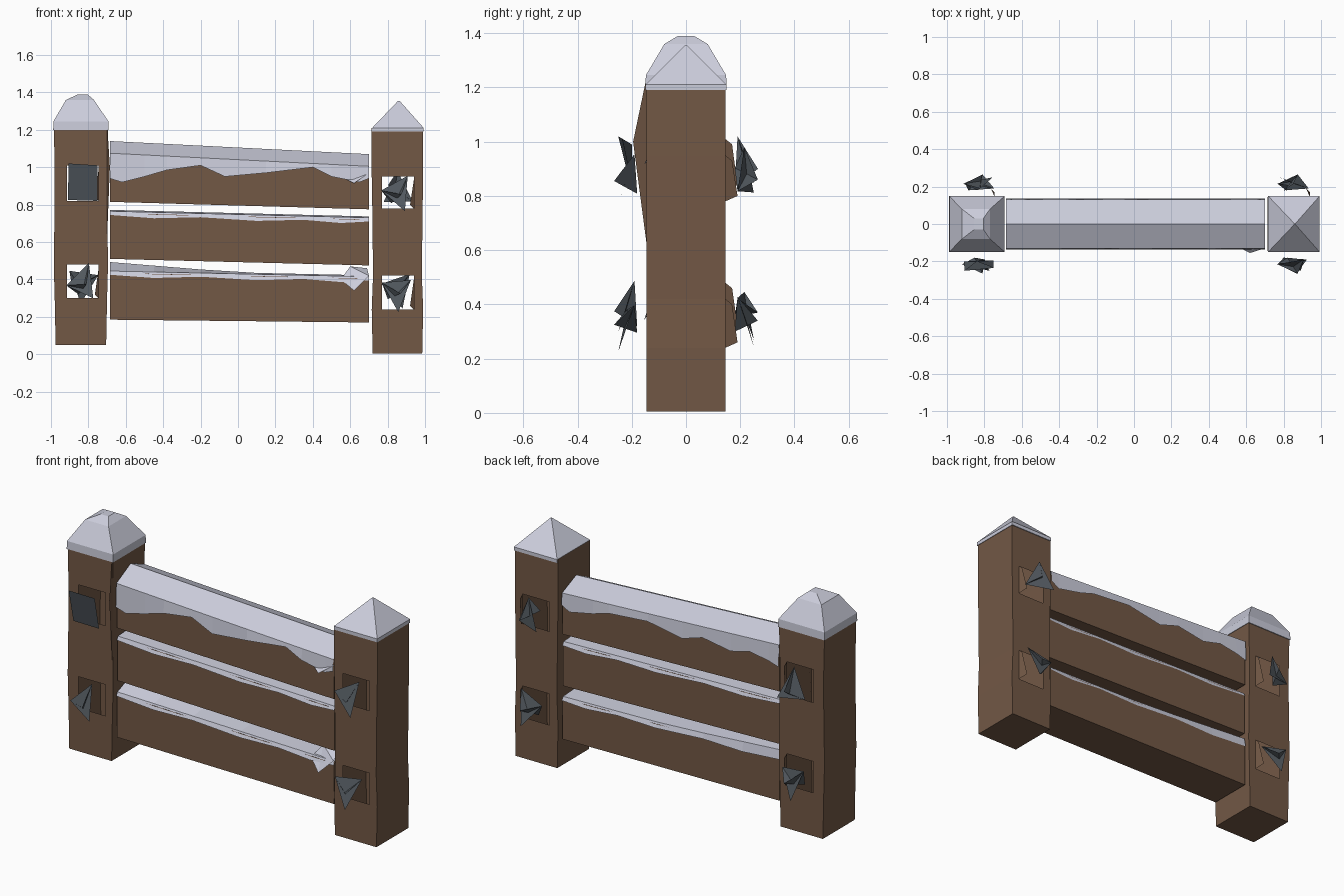
import bpy, math

if "Cube" in bpy.data.objects:
    bpy.data.objects.remove(bpy.data.objects["Cube"])

def mat(name, c):
    m = bpy.data.materials.new(name)
    m.diffuse_color = (*c, 1)
    m.use_nodes = True
    m.node_tree.nodes["Principled BSDF"].inputs["Base Color"].default_value = m.diffuse_color
    return m

WOOD = mat("brown wood", (0.17, 0.098, 0.06))
SNOW = mat("pale snow", (0.60, 0.61, 0.71))
IRON = mat("grey iron", (0.085, 0.10, 0.115))

def make(name, verts, faces, material):
    me = bpy.data.meshes.new(name)
    me.from_pydata(verts, [], faces)
    me.materials.append(material)
    ob = bpy.data.objects.new(name, me)
    bpy.context.collection.objects.link(ob)
    return ob

def loft(name, rings, material, closed=True, caps=True):
    """Skin a list of equal-length rings."""
    n = len(rings[0])
    verts = [p for r in rings for p in r]
    faces = []
    for i in range(len(rings) - 1):
        for j in range(n if closed else n - 1):
            k = (j + 1) % n
            faces.append((i * n + j, i * n + k, (i + 1) * n + k, (i + 1) * n + j))
    if caps:
        faces += [tuple(range(n))[::-1], tuple(range(len(verts) - n, len(verts)))]
    return make(name, verts, faces, material)

# posts: hollow shells with square bolt openings at front and back
def post(name, xl, xr, zb, hx, holes, bulge):
    zs = [zb, *holes, 1.21]
    xs = [xl, hx - 0.085, hx + 0.085, xr]
    verts, faces = [], []
    def quad(*p):
        faces.append(tuple(range(len(verts), len(verts) + 4)))
        verts.extend(p)
    def px(c, r):   # slight waist or bulge on the outer edges
        return xs[c] + (bulge[r] if c in (0, 3) else 0) * (1 if c == 3 else -1)
    for r in range(5):
        a, b = zs[r], zs[r + 1]
        for y in (-0.145, 0.145):
            for c in range(3):
                if c == 1 and r in (1, 3):
                    continue
                p = [(px(c, r), y, a), (px(c + 1, r), y, a),
                     (px(c + 1, r + 1), y, b), (px(c, r + 1), y, b)]
                quad(*(p if y < 0 else p[::-1]))
        for c in (0, 3):
            p = [(px(c, r), -0.145, a), (px(c, r), 0.145, a),
                 (px(c, r + 1), 0.145, b), (px(c, r + 1), -0.145, b)]
            quad(*(p if c == 3 else p[::-1]))
    quad((px(0, 0), -0.145, zb), (px(0, 0), 0.145, zb), (px(3, 0), 0.145, zb), (px(3, 0), -0.145, zb))
    # raised splinter beside each rear opening
    for r in (1, 3):
        x = xs[2]
        quad((x, 0.145, zs[r]), (x, 0.145, zs[r + 1]), (x, 0.17, zs[r + 1] - 0.02), (x - 0.02, 0.19, zs[r] + 0.02))
    make(name, verts, faces, WOOD)

post("left_post", -0.975, -0.705, 0.05, -0.83, [0.30, 0.48, 0.82, 1.01], [0, 0.005, 0.01, 0.005, 0.005, 0.01])
post("right_post", 0.72, 0.985, 0.005, 0.855, [0.24, 0.42, 0.78, 0.95], [0, 0.005, -0.002, 0.002, 0.005, 0.005])
make("left_post_splinter", [(-0.7, -0.145, 1.24), (-0.685, -0.195, 1.0), (-0.7, -0.145, 0.62), (-0.71, -0.10, 1.0)],
     [(0, 1, 2), (0, 2, 3)], WOOD)

# snow caps on the posts
def ring(cx, rx, ry, z, tilt=0.0):
    return [(cx + sx * rx, sy * ry, z - sx * tilt) for sx, sy in ((-1, -1), (1, -1), (1, 1), (-1, 1))]

loft("left_snow_cap", [ring(-0.84, 0.148, 0.15, 1.20), ring(-0.84, 0.147, 0.148, 1.245),
                       ring(-0.845, 0.075, 0.08, 1.36), ring(-0.83, 0.025, 0.03, 1.39)], SNOW)
loft("right_snow_cap", [ring(0.855, 0.138, 0.15, 1.19), ring(0.855, 0.138, 0.15, 1.21),
                        ring(0.86, 0.004, 0.004, 1.355)], SNOW)

# rails: sloping planks with a low ridge along the top
X0, X1 = -0.685, 0.70
def lerp(a, b, x):
    return a + (b - a) * (x - X0) / (X1 - X0)

def rail(name, low, top, drop, hw):
    rings = []
    for x in (X0, -0.3, 0.2, X1):
        b, t = lerp(*low, x), lerp(*top, x)
        rings.append([(x, -hw, b), (x, hw, b), (x, hw, t - drop), (x, 0, t), (x, -hw, t - drop)])
    loft(name, rings, WOOD)

rail("top_rail", (0.815, 0.775), (1.125, 1.06), 0.06, 0.125)
rail("middle_rail", (0.51, 0.475), (0.76, 0.725), 0.005, 0.12)
rail("bottom_rail", (0.185, 0.17), (0.44, 0.41), 0.005, 0.125)

# snow on the top rail with a wavy drooping edge: x, front edge, back edge
edge = [(-0.685, 0.94, 0.96), (-0.62, 0.92, 0.98), (-0.5, 0.95, 1.0), (-0.38, 0.985, 0.97),
        (-0.2, 1.01, 1.0), (-0.07, 0.95, 0.96), (0.15, 0.97, 1.0), (0.4, 1.0, 0.98),
        (0.5, 0.95, 0.95), (0.65, 0.92, 0.92), (0.70, 0.94, 0.95)]
rows = []
for x, f, b in edge:
    t = lerp(1.14, 1.07, x)
    rows.append([(x, -0.136, f), (x, -0.13, t - 0.065), (x, 0, t), (x, 0.13, t - 0.055), (x, 0.136, b)])
loft("top_rail_snow", rows, SNOW, closed=False, caps=False)

# thin snow on the lower rails
def thin_snow(name, top, extra, hw):
    rows = []
    for i, x in enumerate((X0, -0.45, -0.2, 0.1, 0.35, 0.55, X1)):
        t = lerp(*top, x)
        s = 0.015 + 0.012 * (i % 2)
        rows.append([(x, -hw, t - s), (x, -hw + 0.01, t + 0.005), (x, 0, t + 0.012 + extra * max(0, -x)),
                     (x, hw - 0.01, t + 0.005 + extra * max(0, -x) * 0.8), (x, hw, t - s)])
    loft(name, rows, SNOW, closed=False, caps=False)

thin_snow("middle_rail_snow", (0.76, 0.725), 0.0, 0.126)
thin_snow("bottom_rail_snow", (0.44, 0.41), 0.06, 0.131)

# snow clumps at the right ends of the rails
for name, z, s in (("bottom_snow_clump", 0.40, 1), ("top_snow_clump", 0.95, 0.6)):
    make(name, [(0.55, -0.12, z), (0.62, -0.155, z - 0.06 * s), (0.70, -0.13, z + 0.02), (0.60, -0.08, z + 0.07 * s),
                (0.69, -0.05, z + 0.06 * s)], [(0, 1, 3), (1, 2, 3), (2, 4, 3)], SNOW)

# bolts: bent iron shards standing off each opening, front and back
def bolt(name, cx, cz, side, turn):
    r = [(math.cos(turn + k * 2.094), math.sin(turn + k * 2.094)) for k in range(3)]
    ys = (0.19, 0.215, 0.25)
    verts = [(cx + 0.09 * c, side * y, cz + 0.11 * s) for (c, s), y in zip(r, ys)]
    verts += [(cx + 0.02, side * 0.265, cz - 0.01), (cx - 0.06 * r[0][0], side * 0.18, cz - 0.07 * r[0][1])]
    make(name, verts, [(0, 1, 2), (0, 3, 4), (1, 3, 4)], IRON)

bolt("front_bolt_left_low", -0.83, 0.385, -1, 1.2)
bolt("front_bolt_right_high", 0.855, 0.865, -1, 0.95)
bolt("front_bolt_right_low", 0.85, 0.335, -1, 0.6)
bolt("back_bolt_left_high", -0.83, 0.91, 1, 1.5)
bolt("back_bolt_left_low", -0.83, 0.38, 1, 0.4)
bolt("back_bolt_right_high", 0.855, 0.87, 1, -0.5)
bolt("back_bolt_right_low", 0.855, 0.35, 1, 0.8)

# the one bolt plate that is still whole
make("front_bolt_left_high", [(-0.91, -0.20, 0.825), (-0.75, -0.195, 0.82), (-0.75, -0.235, 1.01), (-0.905, -0.25, 1.02),
                              (-0.84, -0.20, 0.99)], [(0, 1, 2, 3), (0, 3, 4), (1, 4, 2)], IRON)
